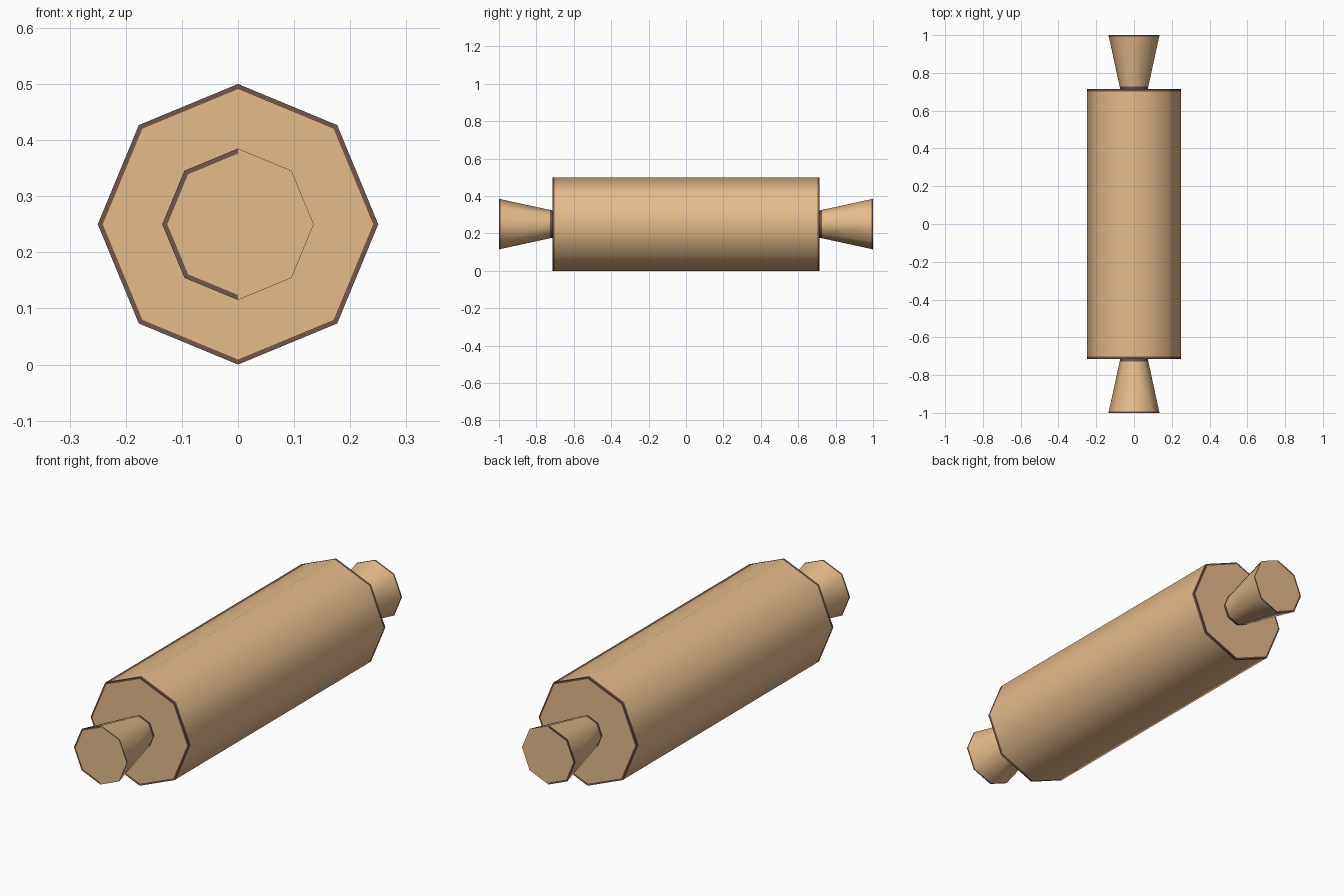
import bpy, bmesh, math
from mathutils import Matrix

if "Cube" in bpy.data.objects:
    bpy.data.objects.remove(bpy.data.objects["Cube"])


def flat_material(name, rgb):
    m = bpy.data.materials.new(name)
    m.diffuse_color = (*rgb, 1)
    m.use_nodes = True
    m.node_tree.nodes["Principled BSDF"].inputs["Base Color"].default_value = m.diffuse_color
    return m


wood = flat_material("light wood", (0.806, 0.503, 0.262))
dark = flat_material("dark wood edge", (0.17, 0.092, 0.066))
AXIS_Z = 0.25


def tapered_rod(name, y0, y1, r0, r1, band0, band1, rim, rim_rule):
    """Eight-sided rod along y with thin dark bands at its ends and dark cap rims."""
    bm = bmesh.new()
    matrix = Matrix.Translation((0, (y0 + y1) / 2, AXIS_Z)) @ Matrix.Rotation(-math.pi / 2, 4, 'X')
    bmesh.ops.create_cone(bm, cap_ends=True, segments=8, radius1=r0, radius2=r1,
                          depth=y1 - y0, matrix=matrix)
    bmesh.ops.recalc_face_normals(bm, faces=bm.faces)
    # dark bands around the sides
    for y in (y0 + band0, y1 - band1):
        bmesh.ops.bisect_plane(bm, geom=bm.verts[:] + bm.edges[:] + bm.faces[:],
                               plane_co=(0, y, 0), plane_no=(0, 1, 0))
    for f in bm.faces:
        y = f.calc_center_median().y
        if len(f.verts) == 4 and (y < y0 + band0 or y > y1 - band1):
            f.material_index = 1
    # dark rims on the flat ends
    caps = [f for f in bm.faces if len(f.verts) == 8]
    for f in bmesh.ops.inset_individual(bm, faces=caps, thickness=rim)["faces"]:
        if len(f.verts) == 4 and rim_rule(f.calc_center_median()):
            f.material_index = 1
    # smooth sides, crisp ends
    bm.normal_update()
    for f in bm.faces:
        f.smooth = abs(f.normal.y) < 0.7
    for e in bm.edges:
        e.smooth = e.calc_face_angle(0) < math.radians(60)
    mesh = bpy.data.meshes.new(name)
    bm.to_mesh(mesh)
    bm.free()
    mesh.materials.append(wood)
    mesh.materials.append(dark)
    obj = bpy.data.objects.new(name, mesh)
    bpy.context.collection.objects.link(obj)
    return obj


# main roller
tapered_rod("roller", -0.714, 0.714, 0.25, 0.25, 0.012, 0.012, 0.009, lambda c: True)
# flared handles, wide at the outer ends
tapered_rod("front_handle", -1.0, -0.714, 0.135, 0.073, 0.007, 0.014, 0.009, lambda c: c.x < 0)
tapered_rod("back_handle", 0.714, 1.0, 0.073, 0.135, 0.014, 0.007, 0.009, lambda c: c.x < 0)
